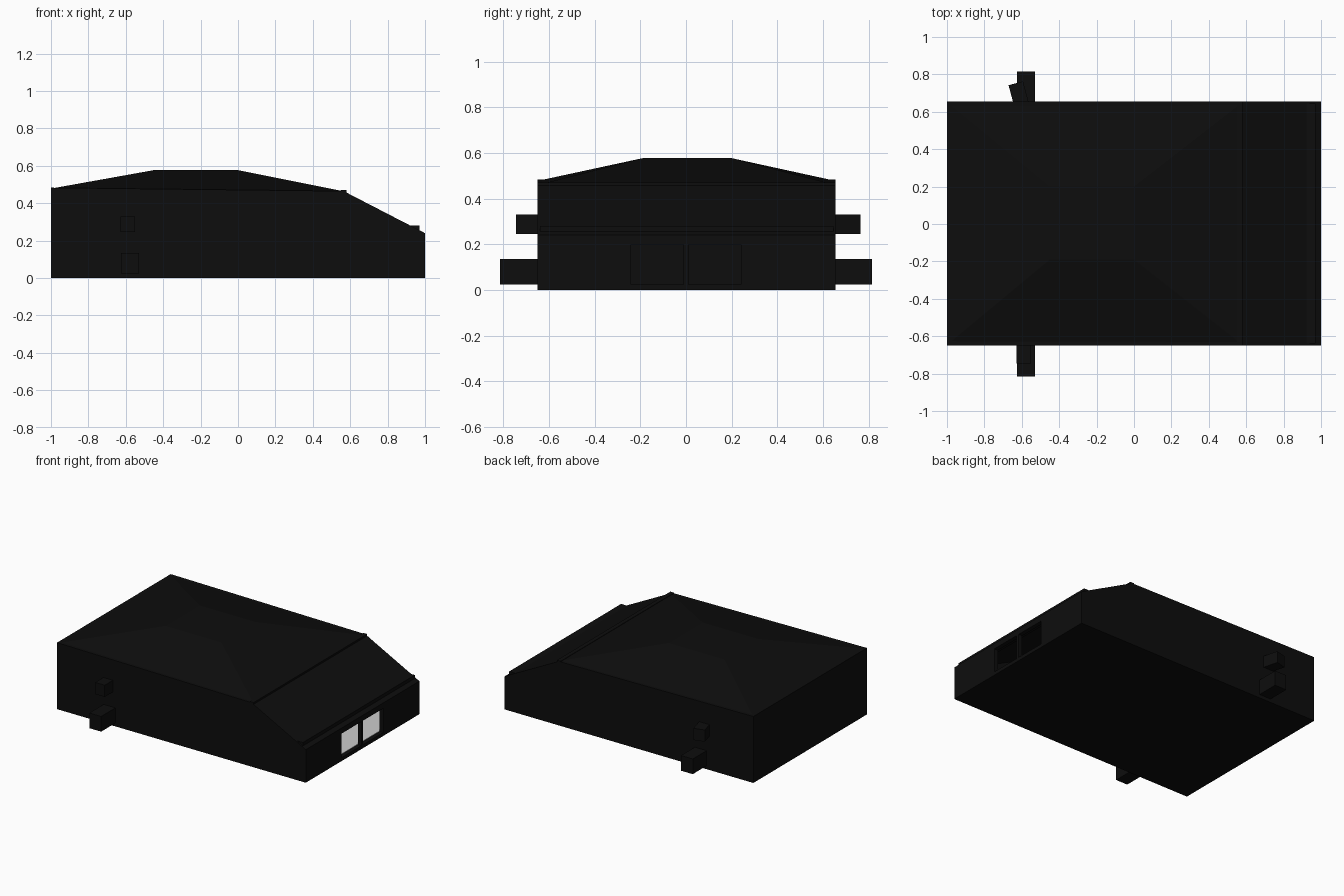
import bpy, bmesh, math
from mathutils import Matrix

if "Cube" in bpy.data.objects:
    bpy.data.objects.remove(bpy.data.objects["Cube"])

black = bpy.data.materials.new("black")
black.diffuse_color = (0.004, 0.004, 0.004, 1)
black.use_nodes = True
black.node_tree.nodes["Principled BSDF"].inputs["Base Color"].default_value = black.diffuse_color


def finish(name, bm, mat=black):
    bmesh.ops.recalc_face_normals(bm, faces=bm.faces[:])
    mesh = bpy.data.meshes.new(name)
    bm.to_mesh(mesh)
    bm.free()
    ob = bpy.data.objects.new(name, mesh)
    bpy.context.collection.objects.link(ob)
    if mat:
        mesh.materials.append(mat)
    return ob


def prism(name, profile, y0, y1, mat=black):
    """Extrude an x-z profile from y0 to y1."""
    bm = bmesh.new()
    face = bm.faces.new([bm.verts.new((x, y0, z)) for x, z in profile])
    new = bmesh.ops.extrude_face_region(bm, geom=[face])["geom"]
    verts = [v for v in new if isinstance(v, bmesh.types.BMVert)]
    bmesh.ops.translate(bm, vec=(0, y1 - y0, 0), verts=verts)
    return finish(name, bm, mat)


def box(name, x, y, z, turn=0, mat=black):
    """Box from (min, max) ranges, turned about the vertical by degrees."""
    bm = bmesh.new()
    size = [r[1] - r[0] for r in (x, y, z)]
    mid = [(r[0] + r[1]) / 2 for r in (x, y, z)]
    m = (Matrix.Translation(mid) @ Matrix.Rotation(math.radians(turn), 4, 'Z')
         @ Matrix.Diagonal((*size, 1)))
    bmesh.ops.create_cube(bm, size=1, matrix=m)
    return finish(name, bm, mat)


def cut(target, cutter):
    cutter.hide_render = True
    mod = target.modifiers.new("cut", 'BOOLEAN')
    mod.operation = 'DIFFERENCE'
    mod.solver = 'EXACT'
    mod.object = cutter
    bpy.context.view_layer.objects.active = target
    bpy.ops.object.modifier_apply(modifier=mod.name)
    bpy.data.objects.remove(cutter)


# Hollow body with sloping nose
body = prism("body", [(-1, 0), (1, 0), (1, 0.24), (0.58, 0.457), (0.55, 0.465), (-1, 0.483)],
             -0.65, 0.655)
cut(body, prism("hollow", [(-0.97, 0.02), (0.97, 0.02), (0.97, 0.222),
                           (0.56, 0.43), (-0.97, 0.45)], -0.62, 0.625))

# Two openings in the nose
for y0, y1 in ((-0.24, -0.01), (0.01, 0.24)):
    cut(body, box("opening_cutter", (0.9, 1.1), (y0, y1), (0.025, 0.2)))

# Pale floor seen through the openings
box("inner_floor", (-0.96, 0.965), (-0.61, 0.615), (0.018, 0.024), mat=None)

# Low hipped roof with flat centre
bm = bmesh.new()
low = [(-0.98, -0.63, 0.482), (0.56, -0.63, 0.465), (0.56, 0.635, 0.465), (-0.98, 0.635, 0.482)]
high = [(-0.45, -0.19, 0.577), (0, -0.19, 0.577), (0, 0.2, 0.577), (-0.45, 0.2, 0.577)]
a = [bm.verts.new(p) for p in low]
b = [bm.verts.new(p) for p in high]
bm.faces.new(a)
bm.faces.new(b)
for i in range(4):
    j = (i + 1) % 4
    bm.faces.new((a[i], a[j], b[j], b[i]))
finish("roof", bm)

# Ridge strips at the top and bottom of the slope
box("upper_strip", (0.55, 0.58), (-0.65, 0.655), (0.44, 0.47))
box("lower_strip", (0.92, 0.97), (-0.64, 0.645), (0.23, 0.28))

# Side pegs: lower pair straight, upper pair shorter, the back one turned
for side in (-1, 1):
    ys = sorted((side * 0.6, side * 0.815))
    box("lower_peg", (-0.625, -0.53), ys, (0.025, 0.135))
box("upper_peg_front", (-0.627, -0.55), (-0.745, -0.6), (0.245, 0.33))
box("upper_peg_back", (-0.652, -0.572), (0.6, 0.755), (0.245, 0.33), turn=15)
